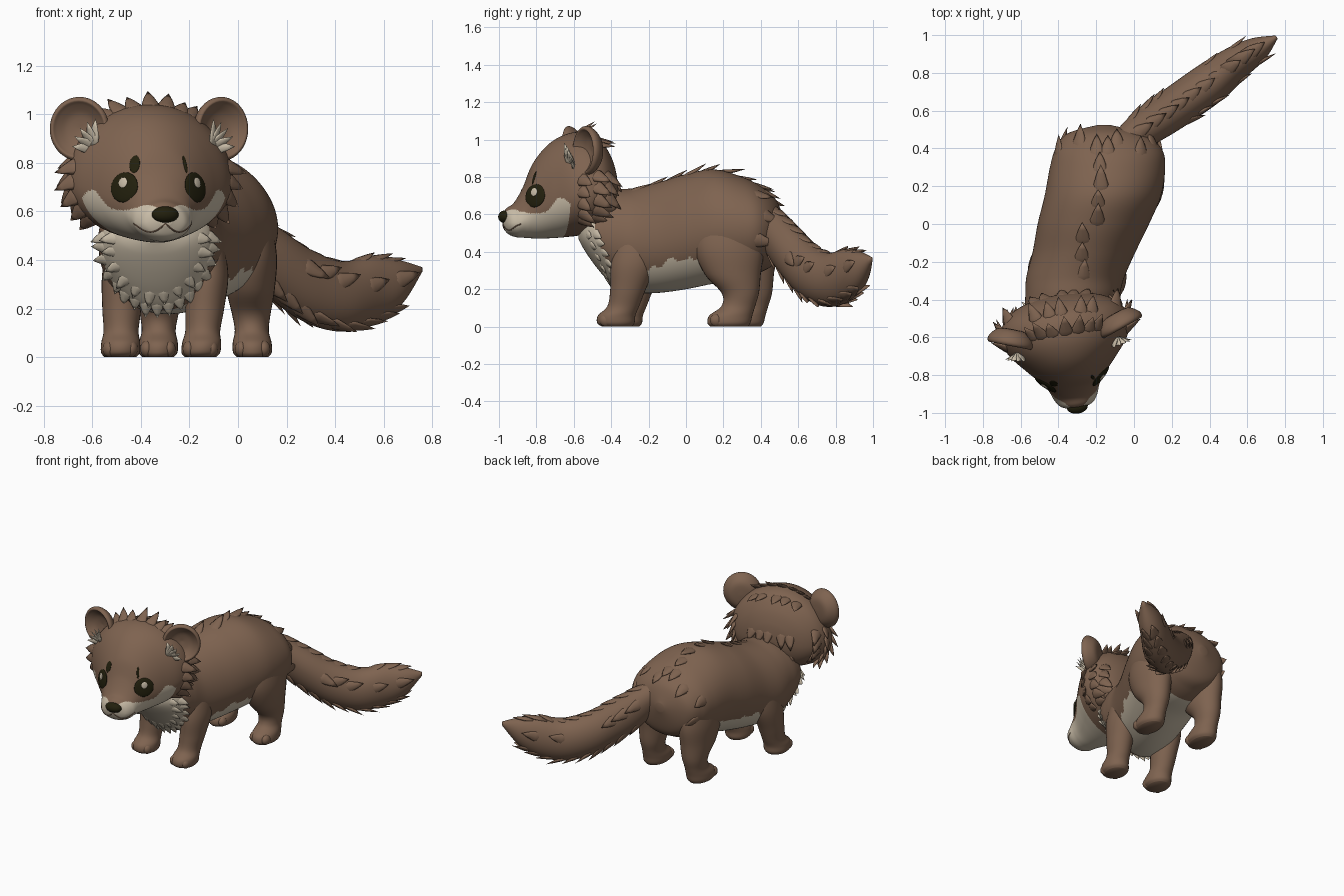
import bpy, bmesh, math, random
from mathutils import Vector, Matrix
from mathutils.bvhtree import BVHTree

random.seed(4)
cube = bpy.data.objects.get("Cube")
if cube:
    bpy.data.objects.remove(cube, do_unlink=True)


def material(name, rgb):
    m = bpy.data.materials.new(name)
    m.use_nodes = True
    m.diffuse_color = (*rgb, 1)
    m.node_tree.nodes["Principled BSDF"].inputs["Base Color"].default_value = (*rgb, 1)
    return m


BROWN = material("brown_fur", (0.21, 0.125, 0.08))
CREAM = material("cream_fur", (0.6, 0.52, 0.4))
DARK = material("near_black", (0.016, 0.014, 0.004))
X, Y, Z = Vector((1, 0, 0)), Vector((0, 1, 0)), Vector((0, 0, 1))
HEAD = Matrix.Translation((-0.355, -0.62, 0)) @ Matrix.Rotation(math.radians(9), 4, 'Z')
WORLD = Matrix.Identity(4)


def finish(bm, name, mats, matrix=WORLD):
    me = bpy.data.meshes.new(name)
    for f in bm.faces:
        f.smooth = True
    bm.to_mesh(me)
    bm.free()
    for m in mats:
        me.materials.append(m)
    ob = bpy.data.objects.new(name, me)
    bpy.context.collection.objects.link(ob)
    ob.matrix_world = matrix
    return ob


def interpolate(keys, steps):
    """Smooth curve through rows of numbers."""
    rows = [keys[0]] + list(keys) + [keys[-1]]
    out = []
    for i in range(1, len(rows) - 2):
        for s in range(steps):
            t = s / steps
            out.append([0.5 * (2 * b + (c - a) * t + (2 * a - 5 * b + 4 * c - d) * t * t
                               + (3 * b - a - 3 * c + d) * t ** 3)
                        for a, b, c, d in zip(*rows[i - 1:i + 3])])
    return out + [keys[-1]]


def loft(name, keys, u, v, mats=(BROWN,), paint=None, matrix=WORLD, sides=64, steps=6):
    """Skin over ellipse rings: x, y, z, side radius, upper radius, lower radius."""
    bm = bmesh.new()
    rings = []
    for x, y, z, r, up, down in interpolate(keys, steps):
        ring = []
        for k in range(sides):
            a = math.tau * k / sides
            s = math.sin(a)
            ring.append(bm.verts.new(Vector((x, y, z)) + u * r * math.cos(a) + v * s * (up if s > 0 else down)))
        rings.append(ring)
    for p, q in zip(rings, rings[1:]):
        for k in range(sides):
            j = (k + 1) % sides
            bm.faces.new((p[k], p[j], q[j], q[k]))
    bm.faces.new(rings[0])
    bm.faces.new(rings[-1])
    bmesh.ops.recalc_face_normals(bm, faces=bm.faces)
    bm.normal_update()
    if paint:
        for f in bm.faces:
            f.material_index = paint(f.calc_center_median(), f.normal)
    tree = BVHTree.FromBMesh(bm)
    finish(bm, name, mats, matrix)
    return tree


def ball(name, loc, size, mat, matrix=WORLD, normal=None):
    bm = bmesh.new()
    bmesh.ops.create_uvsphere(bm, u_segments=24, v_segments=16, radius=1)
    rot = normal.to_track_quat('Z', 'Y').to_matrix().to_4x4() if normal else WORLD
    finish(bm, name, [mat], matrix @ Matrix.Translation(loc) @ rot @ Matrix.Diagonal((*size, 1)))


def lock(bm, base, d, n, length, width, mat=0):
    """One pointed lock of fur, flat along the normal, widest at its root."""
    d = d.normalized()
    w = d.cross(n).normalized()
    t = w.cross(d)
    rings = []
    for along, wide in ((-0.4, 1), (0.25, 0.9), (0.65, 0.5)):
        c = base + d * length * along
        rings.append([bm.verts.new(c + w * width * wide * math.cos(a) + t * width * 0.35 * wide * math.sin(a))
                      for a in (math.tau * k / 8 for k in range(8))])
    tip = bm.verts.new(base + d * length)
    faces = [bm.faces.new(rings[0])]
    for k in range(8):
        j = (k + 1) % 8
        for p, q in zip(rings, rings[1:]):
            faces.append(bm.faces.new((p[k], p[j], q[j], q[k])))
        faces.append(bm.faces.new((rings[2][k], rings[2][j], tip)))
    bmesh.ops.recalc_face_normals(bm, faces=faces)
    for f in faces:
        f.material_index = mat


def fur(bm, tree, centre, out, lean, length, width, lift, mat=0):
    """Lock with a buried root, growing where a ray from outside meets the skin."""
    out = Vector(out).normalized()
    lean = Vector(lean)
    p, n, _, _ = tree.ray_cast(Vector(centre) + out * 2, -out)
    if p:
        d = (lean - n * lean.dot(n)).normalized() + n * lift
        lock(bm, p - n * width * 0.36, d, n, length * random.uniform(0.85, 1.15), width, mat)


# Body with cream chest and belly
def body_paint(c, n):
    chest = c.y < -0.36 and n.y < -0.3 and math.hypot(c.x + 0.335, (c.z - 0.46) * 0.88) < 0.225
    edge = min(0.36, 0.29 + 0.5 * (c.y + 0.22)) + 0.012 * math.sin(c.y * 60)
    belly = c.z < edge and -0.23 < c.y < 0.04 or n.z < -0.5 and -0.35 < c.y < 0.32
    return 1 if chest or belly else 0


body = loft("body", [
    (-0.345, -0.575, 0.5, 0.05, 0.03, 0.03), (-0.345, -0.55, 0.5, 0.15, 0.1, 0.08),
    (-0.34, -0.5, 0.5, 0.215, 0.17, 0.155), (-0.335, -0.44, 0.48, 0.24, 0.24, 0.21),
    (-0.325, -0.37, 0.47, 0.25, 0.265, 0.27),
    (-0.31, -0.28, 0.45, 0.26, 0.29, 0.27), (-0.265, -0.15, 0.46, 0.272, 0.31, 0.28),
    (-0.215, 0, 0.5, 0.295, 0.315, 0.3), (-0.165, 0.15, 0.53, 0.308, 0.31, 0.3),
    (-0.14, 0.3, 0.53, 0.305, 0.27, 0.28), (-0.135, 0.4, 0.53, 0.28, 0.22, 0.24),
    (-0.15, 0.48, 0.53, 0.2, 0.15, 0.18), (-0.16, 0.525, 0.54, 0.03, 0.03, 0.03)],
    X, Z, (BROWN, CREAM), body_paint, sides=128, steps=12)

# Legs, paws and toes: height, y, half width, half depth
FRONT = [(0, -0.37, 0.065, 0.08), (0.02, -0.375, 0.08, 0.1), (0.06, -0.37, 0.08, 0.1), (0.11, -0.335, 0.072, 0.085),
         (0.2, -0.31, 0.08, 0.095), (0.34, -0.28, 0.085, 0.12), (0.48, -0.26, 0.06, 0.1), (0.58, -0.25, 0.02, 0.03)]
HIND = [(0, 0.23, 0.065, 0.1), (0.02, 0.23, 0.08, 0.115), (0.06, 0.24, 0.08, 0.115), (0.11, 0.28, 0.07, 0.09),
        (0.18, 0.29, 0.08, 0.1), (0.28, 0.25, 0.1, 0.15), (0.42, 0.23, 0.11, 0.185),
        (0.56, 0.23, 0.08, 0.15), (0.66, 0.24, 0.02, 0.04)]
for name, keys, x, back, inward in (("front_leg_left", FRONT, -0.155, 0, 0.03), ("front_leg_right", FRONT, -0.485, 0.04, 0.01),
                                    ("hind_leg_left", HIND, 0.06, 0, -0.01), ("hind_leg_right", HIND, -0.33, 0.07, 0.01)):
    loft(name, [(x + inward * min(1, z * 3), y + back, z, rx, ry, ry) for z, y, rx, ry in keys], X, Y, sides=32)
    toe_y = keys[1][1] - keys[1][3] + back + 0.036
    for k in (-1, 0, 1):
        ball(name + "_toe", (x + k * 0.045, toe_y + abs(k) * 0.012, 0.034), (0.028, 0.036, 0.034), BROWN)

# Tail
SIDE = Vector((-0.58, 0.81, 0))
tail_keys = [(-0.12, 0.36, 0.64, 0.07, 0.08, 0.1), (0.02, 0.48, 0.51, 0.095, 0.12, 0.16),
             (0.15, 0.57, 0.4, 0.108, 0.14, 0.165), (0.28, 0.66, 0.3, 0.112, 0.15, 0.155),
             (0.42, 0.76, 0.25, 0.11, 0.145, 0.145), (0.55, 0.86, 0.27, 0.09, 0.145, 0.135),
             (0.66, 0.93, 0.305, 0.065, 0.095, 0.095), (0.755, 0.99, 0.36, 0.01, 0.012, 0.012)]
tail = loft("tail", tail_keys, SIDE, Z, sides=40)
bm = bmesh.new()
for key in interpolate(tail_keys, 2)[2:12]:
    c = Vector(key[:3])
    slope = Vector((0.7, 0.5, -0.5 if key[0] < 0.25 else 0.25))
    for a in (90, random.choice((20, 160)), 250, 290):
        out = SIDE * math.cos(math.radians(a)) + Z * math.sin(math.radians(a))
        fur(bm, tail, c, out, slope, 0.12, 0.04, 0.25)
finish(bm, "tail_fur", [BROWN])

# Chest ruff, spine and rump fur
bm = bmesh.new()
for radius, count in ((0.215, 17), (0.17, 12)):
    for k in range(count):
        a = math.radians(-190 + 200 * k / (count - 1))
        x, z = radius * math.cos(a), 1.12 * radius * math.sin(a)
        fur(bm, body, (-0.335 + x, 0, 0.46 + z), -Y, (x, -0.1, z - 0.06), 0.075, 0.03, 0.3, 1)
for k in range(8):
    y = -0.3 + k * 0.095
    fur(bm, body, (-0.22 + 0.2 * y + random.uniform(-0.04, 0.04), y, 0.5), Z, Y, 0.13, 0.045, 0.3)
for k in range(8):
    a = math.radians(-15 + 210 * k / 7)
    fur(bm, body, (-0.14, 0.36 + 0.05 * (k % 2), 0.54), (math.cos(a), 0, math.sin(a)), (0, 1, -0.2), 0.12, 0.045, 0.22)
finish(bm, "body_fur", [BROWN, CREAM])


# Head with cream muzzle and cheeks
def face_paint(c, n):
    dx = abs(c.x)
    edge = 0.605 + 0.085 * math.exp(-((dx - 0.265) / 0.045) ** 2) + 0.022 * math.exp(-((dx - 0.07) / 0.045) ** 2)
    return 1 if c.y < -0.045 and c.z < edge and not (dx < 0.025 and c.z > 0.61) else 0


profile = [(-0.362, 0.61, 0.54, 0.03), (-0.34, 0.635, 0.5, 0.085), (-0.3, 0.665, 0.48, 0.115),
           (-0.25, 0.75, 0.475, 0.135), (-0.2, 0.87, 0.472, 0.17), (-0.12, 0.97, 0.472, 0.242),
           (-0.03, 1.025, 0.478, 0.315), (0.06, 1.04, 0.49, 0.345), (0.14, 1.015, 0.52, 0.32),
           (0.2, 0.94, 0.56, 0.25), (0.235, 0.85, 0.63, 0.15), (0.25, 0.76, 0.72, 0.02)]
head = loft("head", [(0, y, bot + 0.42 * (top - bot), r, 0.58 * (top - bot), 0.42 * (top - bot))
                     for y, top, bot, r in profile],
            X, Z, (BROWN, CREAM), face_paint, HEAD, sides=160, steps=12)

# Face details
ball("nose", (0, -0.352, 0.587), (0.056, 0.036, 0.034), DARK, HEAD)
for side, label, brow in ((1, "left", 0.008), (-1, "right", 0.022)):
    p, n, _, _ = head.ray_cast(Vector((side * 0.15, -2, 0.7)), Y)
    ball("eye_" + label, p - n * 0.003, (0.066, 0.063, 0.013), DARK, HEAD, n)
    ball("eye_glint_" + label, p + n * 0.008 + Vector((0, 0, 0.018)), (0.021, 0.022, 0.005), CREAM, HEAD, n)
    p, n, _, _ = head.ray_cast(Vector((side * 0.105, -2, 0.795)), Y)
    ball("brow_" + label, p, (brow, 0.038, 0.005), DARK, HEAD, n)

# Smiling mouth line laid on the muzzle
curve = bpy.data.curves.new("mouth", 'CURVE')
curve.dimensions = '3D'
curve.bevel_depth = 0.003
line = curve.splines.new('POLY')
line.points.add(24)
for k, pt in enumerate(line.points):
    x = -0.12 + 0.01 * k
    p = head.ray_cast(Vector((x, -2, 0.55 - 0.035 * abs(math.sin(x * 26)))), Y)[0]
    pt.co = (*p, 1)
curve.materials.append(BROWN)
mouth = bpy.data.objects.new("mouth", curve)
bpy.context.collection.objects.link(mouth)
mouth.matrix_world = HEAD

# Ears: cupped discs turned around their axis
cup = interpolate([(0.002, 0.05), (0.08, 0.042), (0.122, 0.005), (0.132, -0.025), (0.118, -0.04),
                   (0.1, -0.025), (0.06, 0), (0.002, 0.01)], 4)
for side, label in ((1, "left"), (-1, "right")):
    place = HEAD @ Matrix.Translation((side * 0.288, 0.06, 0.94)) @ Matrix.Rotation(side * 0.35, 4, 'Z')
    loft("ear_" + label, [(0, y, 0, r * 0.94, r, r) for r, y in cup], X, Z, matrix=place, sides=40, steps=1)

# Head fur: cheeks, crown, nape and ear tufts
bm = bmesh.new()
mid = (0, 0.03, 0.7)
for side in (1, -1):
    for row, y in enumerate((-0.1, 0.15, 0.4)):
        for k in range(5):
            rise = -0.5 + 0.2 * k + 0.06 * row
            fur(bm, head, mid, (side, y, rise), (side * 0.3, 0.8, -0.5), 0.11, 0.04, 0.55)
    for k in range(5):
        a = math.radians(5 + 22 * k)
        lock(bm, Vector((side * 0.25, -0.02 - 0.006 * k, 0.86 + 0.008 * k)),
             Vector((side * math.cos(a), -0.3, math.sin(a))), Vector((side * 0.7, -0.7, 0)), 0.095, 0.028, 1)
for y, count in ((0, 7), (0.35, 5)):
    for k in range(count):
        x = -0.55 + 1.1 * k / (count - 1) + random.uniform(-0.06, 0.06)
        fur(bm, head, mid, (x, y, 1), (x * 0.6, 1, 0), 0.11, 0.04, 0.55)
for rise in (-0.3, 0.45):
    for k in range(5):
        x = -0.65 + 1.3 * k / 4 + random.uniform(-0.08, 0.08)
        fur(bm, head, mid, (x, 1, rise), (x * 0.5, 0.3, -1), 0.1, 0.04, 0.35)
finish(bm, "head_fur", [BROWN, CREAM], HEAD)
